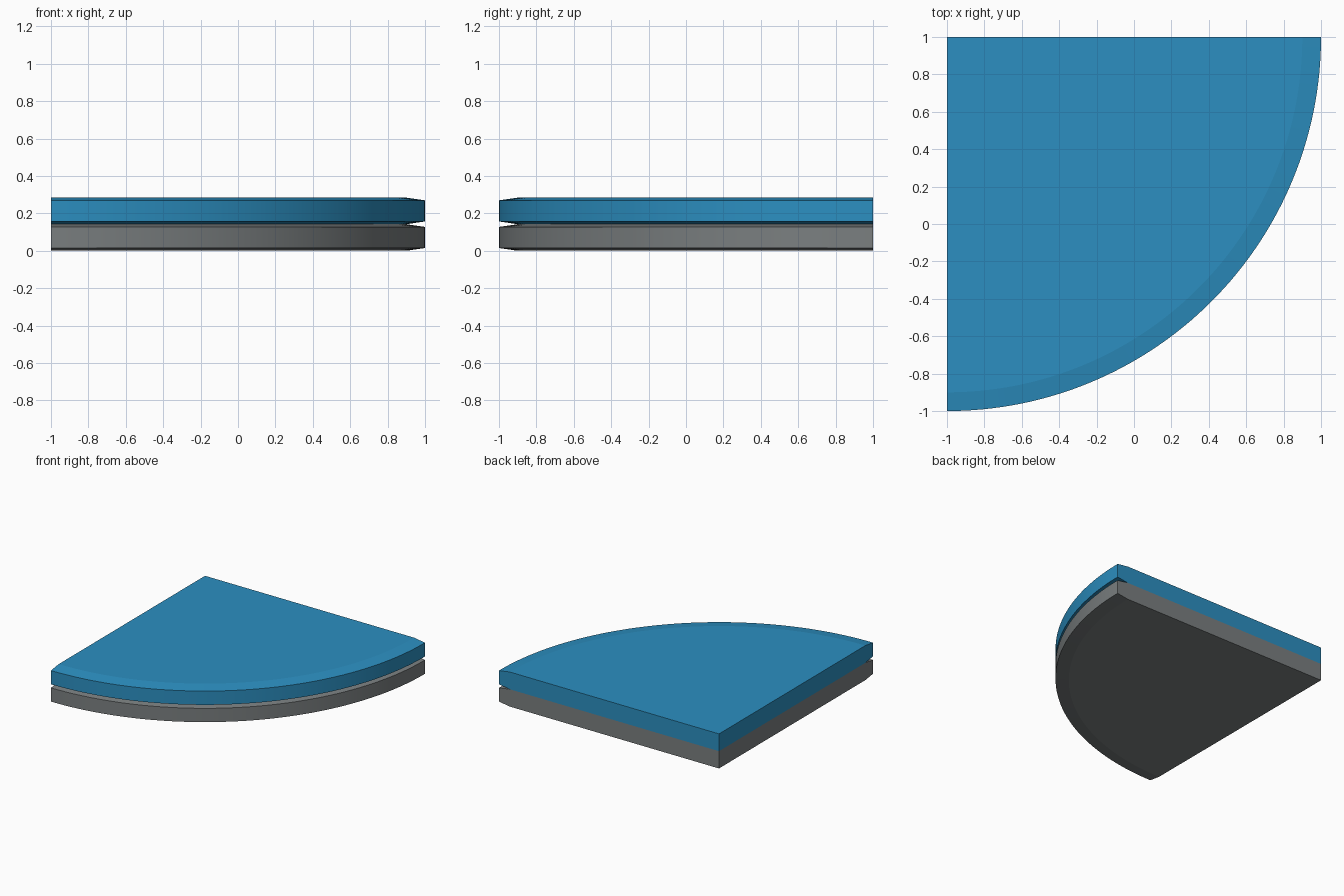
import bpy, bmesh, math

if "Cube" in bpy.data.objects:
    bpy.data.objects.remove(bpy.data.objects["Cube"])

R, T, CH_R, CH_Z = 2.0, 0.142, 0.1, 0.0145   # radius, layer thickness, rim bevel
SEGS = 64


def material(name, rgb):
    m = bpy.data.materials.new(name)
    m.diffuse_color = (*rgb, 1.0)
    m.use_nodes = True
    m.node_tree.nodes["Principled BSDF"].inputs["Base Color"].default_value = m.diffuse_color
    return m


def quarter_disc(name, z0, mat):
    z1 = z0 + T
    # Rim profile, swept a quarter turn about the corner at (-1, 1)
    rim = [(R - CH_R, z0), (R, z0 + CH_Z), (R, z1 - CH_Z), (R - CH_R, z1)]
    bm = bmesh.new()
    low = bm.verts.new((-1, 1, z0))
    high = bm.verts.new((-1, 1, z1))
    rings = []
    for i in range(SEGS + 1):
        a = -math.pi / 2 * (1 - i / SEGS)
        rings.append([bm.verts.new((-1 + r * math.cos(a), 1 + r * math.sin(a), z))
                      for r, z in rim])
    for a, b in zip(rings, rings[1:]):
        for k in range(3):
            bm.faces.new((a[k], b[k], b[k + 1], a[k + 1]))
    # Flat top and bottom
    bm.faces.new([high] + [r[3] for r in rings])
    bm.faces.new([low] + [r[0] for r in rings])
    # Straight cut sides
    for ring in (rings[0], rings[-1]):
        bm.faces.new([low] + ring + [high])
    bmesh.ops.recalc_face_normals(bm, faces=bm.faces)
    me = bpy.data.meshes.new(name)
    bm.to_mesh(me)
    bm.free()
    me.materials.append(mat)
    ob = bpy.data.objects.new(name, me)
    bpy.context.collection.objects.link(ob)
    bpy.ops.object.select_all(action='DESELECT')
    ob.select_set(True)
    bpy.context.view_layer.objects.active = ob
    bpy.ops.object.shade_smooth_by_angle(angle=math.radians(5))


quarter_disc("lower_layer", 0.0, material("grey", (0.195, 0.212, 0.216)))
quarter_disc("upper_layer", T, material("blue", (0.025, 0.275, 0.533)))
